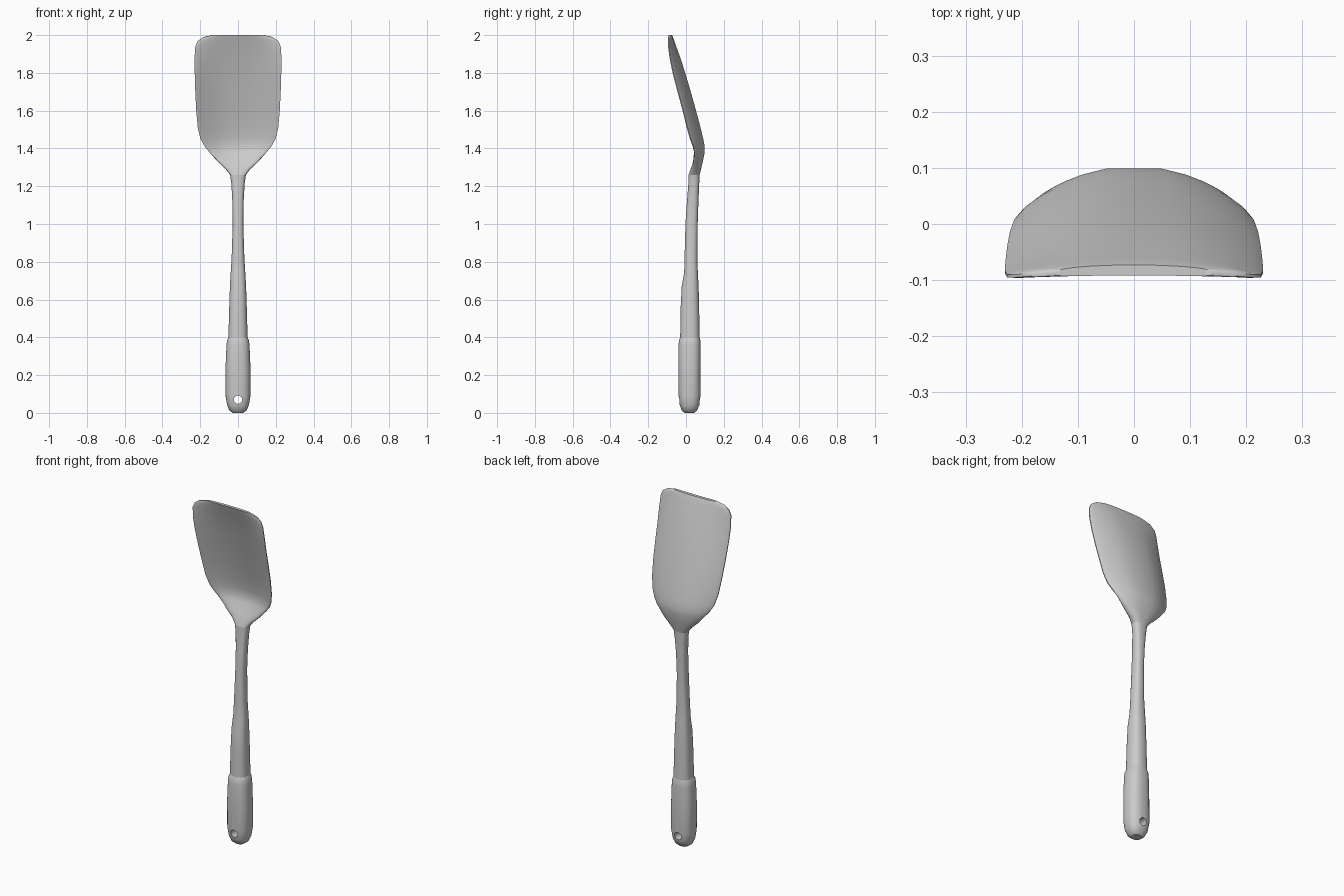
import bpy, bmesh, math

if "Cube" in bpy.data.objects:
    bpy.data.objects.remove(bpy.data.objects["Cube"])

SIDES = 28


def ring(z, half_w, front, back, bow, power):
    """Super-ellipse section, bent forward toward its sides by 'bow'."""
    pts = []
    for i in range(SIDES):
        a = 2 * math.pi * (i + 0.5) / SIDES
        c, s = math.cos(a), math.sin(a)
        x = half_w * math.copysign(abs(c) ** power, c)
        y = (front + back) / 2 + (back - front) / 2 * math.copysign(abs(s) ** power, s)
        pts.append((x, y - bow * (x / 0.23) ** 2, z))
    return pts


def loft(name, rows, cap_start, cap_end):
    bm = bmesh.new()
    rings = [[bm.verts.new(p) for p in ring(*r)] for r in rows]
    for low, high in zip(rings, rings[1:]):
        for i in range(SIDES):
            j = (i + 1) % SIDES
            bm.faces.new((low[i], low[j], high[j], high[i]))
    for ends, wanted in ((rings[0], cap_start), (rings[-1], cap_end)):
        if wanted:
            # Bridge the front and back halves so the cap follows the bow
            h = SIDES // 2
            for i in range(h - 1):
                quad = (ends[i], ends[i + 1], ends[SIDES - 2 - i], ends[SIDES - 1 - i])
                if len(set(quad)) == 4:
                    bm.faces.new(quad)
                else:
                    bm.faces.new(list(dict.fromkeys(quad)))
    bmesh.ops.recalc_face_normals(bm, faces=bm.faces)
    mesh = bpy.data.meshes.new(name)
    bm.to_mesh(mesh)
    bm.free()
    ob = bpy.data.objects.new(name, mesh)
    bpy.context.collection.objects.link(ob)
    return ob


def smooth(ob):
    bpy.ops.object.select_all(action='DESELECT')
    bpy.context.view_layer.objects.active = ob
    ob.select_set(True)
    bpy.ops.object.shade_smooth_by_angle(angle=math.radians(35))


# Rows: height, half width, front y, back y, bow, section power
joint_low = (0.40, 0.051, -0.031, 0.072, 0, 0.8)
joint_high = (1.26, 0.042, 0.014, 0.072, 0, 0.75)

# Grip with rounded butt
grip = loft("grip", [
    (0.00, 0.028, -0.008, 0.045, 0, 0.8),
    (0.012, 0.045, -0.022, 0.058, 0, 0.8),
    (0.04, 0.058, -0.033, 0.071, 0, 0.8),
    (0.09, 0.066, -0.040, 0.078, 0, 0.8),
    (0.25, 0.066, -0.041, 0.078, 0, 0.8),
    (0.36, 0.061, -0.040, 0.078, 0, 0.8),
    (0.385, 0.058, -0.037, 0.076, 0, 0.8),
    joint_low], True, True)

# Tapered shaft
shaft = loft("shaft", [
    joint_low,
    (0.55, 0.047, -0.029, 0.070, 0, 0.8),
    (0.67, 0.043, -0.023, 0.067, 0, 0.8),
    (0.74, 0.039, -0.010, 0.063, 0, 0.8),
    (0.82, 0.034, -0.008, 0.060, 0, 0.8),
    (1.00, 0.028, -0.003, 0.062, 0, 0.8),
    (1.12, 0.030, 0.005, 0.066, 0, 0.8),
    (1.21, 0.035, 0.012, 0.070, 0, 0.75),
    joint_high], False, False)

# Flared neck and bowed blade
blade = loft("blade", [
    joint_high,
    (1.29, 0.065, 0.024, 0.080, 0.05, 0.7),
    (1.33, 0.108, 0.044, 0.090, 0.08, 0.65),
    (1.38, 0.152, 0.072, 0.102, 0.09, 0.6),
    (1.41, 0.177, 0.080, 0.103, 0.09, 0.6),
    (1.45, 0.199, 0.077, 0.096, 0.085, 0.6),
    (1.51, 0.214, 0.064, 0.082, 0.078, 0.6),
    (1.60, 0.222, 0.040, 0.058, 0.07, 0.6),
    (1.70, 0.227, 0.012, 0.030, 0.066, 0.6),
    (1.80, 0.230, -0.018, 0.000, 0.06, 0.6),
    (1.88, 0.231, -0.044, -0.026, 0.05, 0.6),
    (1.94, 0.227, -0.067, -0.049, 0.036, 0.6),
    (1.97, 0.214, -0.079, -0.060, 0.027, 0.6),
    (1.99, 0.184, -0.087, -0.068, 0.02, 0.6),
    (2.00, 0.140, -0.091, -0.073, 0.015, 0.6)], False, True)

# Hanging hole through the butt
bpy.ops.mesh.primitive_cylinder_add(vertices=16, radius=0.022, depth=0.4,
                                    location=(0, 0.02, 0.07), rotation=(math.pi / 2, 0, 0))
cutter = bpy.context.object
cutter.name = "hole_cutter"
cutter.hide_render = True
mod = grip.modifiers.new("hole", 'BOOLEAN')
mod.operation = 'DIFFERENCE'
mod.solver = 'EXACT'
mod.object = cutter
bpy.context.view_layer.objects.active = grip
bpy.ops.object.modifier_apply(modifier=mod.name)
bpy.data.objects.remove(cutter)

for part in (grip, shaft, blade):
    smooth(part)
